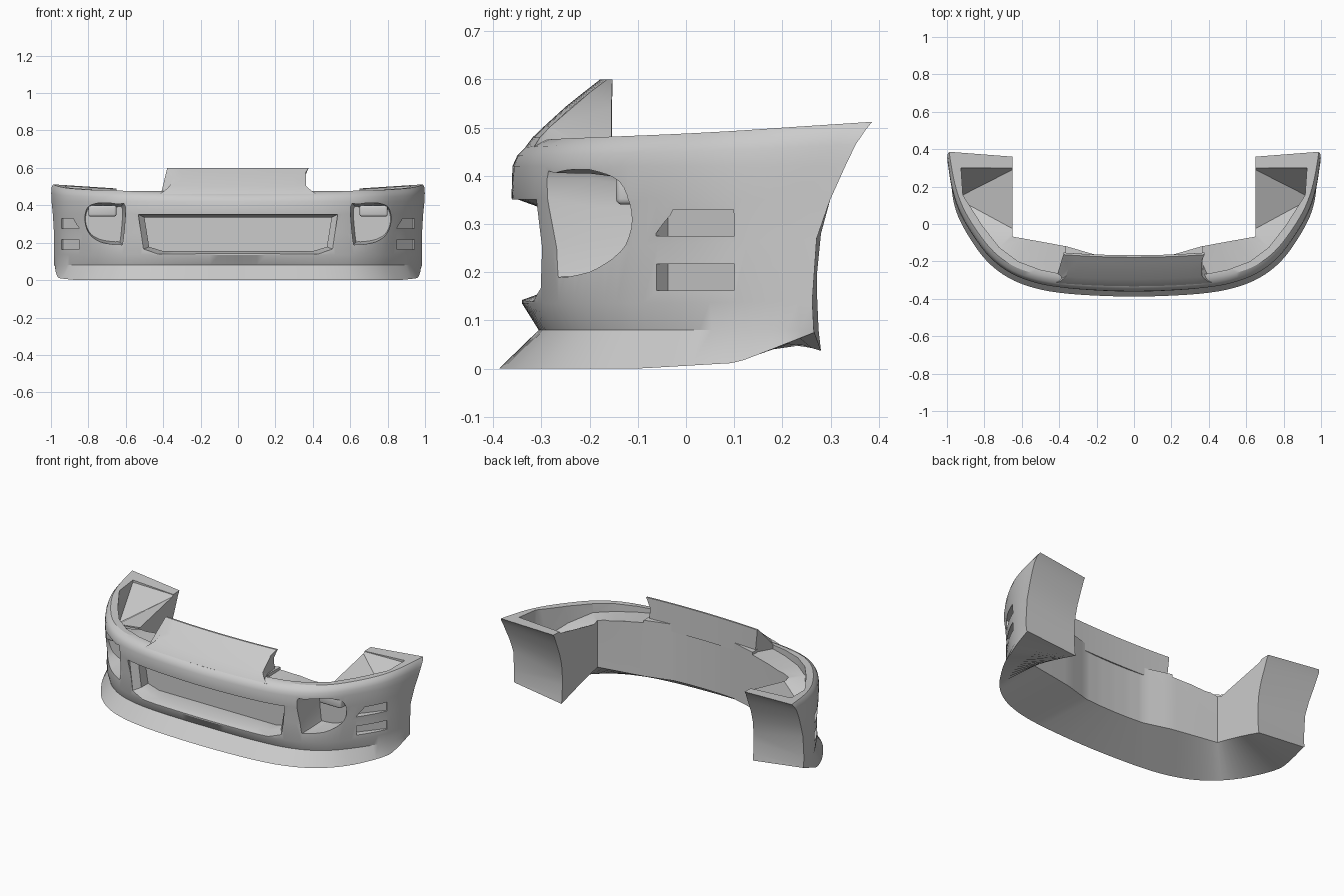
import bpy, bmesh, math
from mathutils import Vector

if "Cube" in bpy.data.objects:
    bpy.data.objects.remove(bpy.data.objects["Cube"])


def loft(name, rings, strip_caps=False):
    """Skin a list of closed rings and cap both ends."""
    bm = bmesh.new()
    vs = [[bm.verts.new(p) for p in r] for r in rings]
    n = len(rings[0])
    for a, b in zip(vs, vs[1:]):
        for i in range(n):
            j = (i + 1) % n
            bm.faces.new((a[i], a[j], b[j], b[i]))
    for r in (vs[0], vs[-1]):
        if strip_caps:
            for i in range(n // 2 - 1):
                bm.faces.new((r[i], r[i + 1], r[n - 2 - i], r[n - 1 - i]))
        else:
            bmesh.ops.triangulate(bm, faces=[bm.faces.new(r)])
    bmesh.ops.recalc_face_normals(bm, faces=bm.faces[:])
    me = bpy.data.meshes.new(name)
    bm.to_mesh(me)
    bm.free()
    ob = bpy.data.objects.new(name, me)
    bpy.context.collection.objects.link(ob)
    return ob


def box(name, loc, size, rot=0):
    bpy.ops.mesh.primitive_cube_add(size=1, location=loc, rotation=(0, 0, rot))
    ob = bpy.context.object
    ob.name = name
    ob.scale = size
    bpy.ops.object.transform_apply(location=False, rotation=False, scale=True)
    return ob


def modify(ob, mod):
    bpy.context.view_layer.objects.active = ob
    bpy.ops.object.modifier_apply(modifier=mod.name)


def cut(ob, cutter):
    m = ob.modifiers.new("cut", 'BOOLEAN')
    m.operation, m.solver, m.object = 'DIFFERENCE', 'EXACT', cutter
    modify(ob, m)
    bpy.data.objects.remove(cutter)


def smooth(ob, angle=30):
    bpy.ops.object.select_all(action='DESELECT')
    ob.select_set(True)
    bpy.context.view_layer.objects.active = ob
    bpy.ops.object.shade_smooth_by_angle(angle=math.radians(angle))


def spline(pts, f):
    """Catmull-Rom position at control index f."""
    i = min(int(f), len(pts) - 2)
    t = f - i
    b, c = Vector(pts[i]), Vector(pts[i + 1])
    a = Vector(pts[i - 1]) if i else Vector((-c.x, c.y))
    d = Vector(pts[i + 2]) if i + 2 < len(pts) else 2 * c - b
    return 0.5 * (2 * b + (c - a) * t + (2 * a - 5 * b + 4 * c - d) * t * t
                  + (3 * b - a - 3 * c + d) * t ** 3)


def lerp(a, b, t):
    return a + (b - a) * t


# plan curves of the outer skin and the back wall, centre to right end
outer = [(0, -.34), (.2, -.335), (.38, -.322), (.52, -.298), (.65, -.25),
         (.76, -.17), (.85, -.06), (.92, .05), (.96, .15), (.985, .265)]
inner = [(0, -.175), (.1, -.173), (.2, -.166), (.36, -.12), (.5, -.095),
         (.65, -.07), (.65, .03), (.65, .12), (.65, .2), (.65, .275)]
# skin rows: height centre/end, outward offset centre/end, rearward stretch at the end
rows = [(.08, .08, -.035, 0, 0), (.135, .14, 0, 0, -.003), (.25, .27, 0, 0, .006),
        (.355, .35, .022, .005, .035), (.42, .42, .02, .012, .068),
        (.442, .465, .01, .014, .09), (.46, .495, -.008, .012, .11),
        (.475, .512, -.045, .004, .122)]
# back wall rows, top to bottom: height centre/end, stretch
back = [(.475, .49, .085), (.455, .47, .073), (.42, .42, .053), (.355, .35, .024),
        (.28, .28, .005), (.2, .2, -.003), (.17, .15, -.003), (.15, .08, 0),
        (.13, .037, .005)]


def column(f):
    t = f / 9
    p = spline(outer, f)
    tan = spline(outer, min(f + .05, 9)) - spline(outer, max(f - .05, 0))
    nrm = Vector((tan.y, -tan.x)).normalized() if f else Vector((0, -1))
    k = t ** 5
    lip = p + nrm * lerp(.048, -.006, t ** 3)
    lip_z = max(0, .012 * (p.y + .08) / .19, .012 + .063 * (p.y - .11) / .155)
    ring = [(lip.x, lip.y, lip_z)]
    for z0, z1, o0, o1, ext in rows:
        q = p + nrm * lerp(o0, o1, t)
        ring.append((q.x, q.y + ext * k, lerp(z0, z1, t ** 3)))
    i = min(int(f), 8)
    b = Vector(inner[i]).lerp(Vector(inner[i + 1]), f - i)
    s = max(0, (f - 5) / 4)
    for z0, z1, ext in back:
        ring.append((b.x, b.y + ext * k, lerp(z0, z1, s)))
    return ring


# bumper body
half = [column(i / 4) for i in range(37)]
left = [[(-x, y, z) for x, y, z in r] for r in half[:0:-1]]
body = loft("bumper_body", left + half, True)

# headlight bays cut into the top: outer x, y, floor / inner x, y, floor
bay = [(.37, -.27, .455, .37, -.09, .46), (.5, -.245, .44, .45, -.07, .45),
       (.62, -.2, .43, .55, -.05, .43), (.72, -.125, .425, .64, -.045, .41),
       (.81, -.01, .38, .64, -.04, .41), (.88, .1, .32, .64, -.03, .412),
       (.915, .155, .30, .64, .295, .483), (.925, .3, .49, .64, .3, .485)]
# fog lamp openings as a front outline
fog = [(.60, .395), (.64, .408), (.70, .416), (.77, .414), (.815, .398), (.834, .35),
       (.83, .29), (.80, .235), (.745, .203), (.68, .19), (.63, .188), (.613, .205)]
loop = fog[-1:] + fog + fog[:2]
fog = [spline(loop, 1 + i / 3) for i in range(36)]
for s in (-1, 1):
    cut(body, loft("bay_cutter", [[(s * a, b, c), (s * a, b, .8), (s * d, e, .8), (s * d, e, g)]
                                  for a, b, c, d, e, g in bay]))
    rings = []
    for y, k in ((-.5, 1), (-.2, .97), (-.09, .84)):
        rings.append([(s * (.71 + (x - .71) * k), y, .3 + (z - .3) * k) for x, z in fog])
    cut(body, loft("fog_cutter", rings))
    # side slits, deeper towards the rear
    for z in (.3025, .19):
        cut(body, box("slit_cutter", (s * .893, .022, z), (.184, .04, .055),
                      s * math.radians(51)))


# central grille opening with a chamfered frame
def grille_ring(y, grow, bend):
    pts = [(x / 8 * .5, .335) for x in range(-8, 9)] + [(.475, .178)]
    pts += [(-x / 6 * .4, .155) for x in range(-6, 7)] + [(-.475, .178)]
    out = []
    for x, z in pts:
        x *= 1 + grow * 1.3
        z = .245 + (z - .245) * (1 + grow * 3.6)
        out.append((x, y + bend * x * x, z))
    return out


cut(body, loft("grille_cutter", [grille_ring(-.5, .05, 0), grille_ring(-.35, .05, .2),
                                 grille_ring(-.305, 0, .2), grille_ring(-.195, 0, 0)]))
smooth(body)

# raised hood tab: y, z, half width
prof = [(-.32, .43, .42), (-.333, .46, .42), (-.318, .48, .39), (-.295, .502, .365),
        (-.25, .543, .35), (-.21, .575, .362), (-.178, .6, .378), (-.167, .6, .378),
        (-.167, .54, .352), (-.167, .43, .36)]
tab = loft("hood_tab", [[(i / 6 * w, y + .1 * (i / 6 * w) ** 2, z) for y, z, w in prof]
                        for i in range(-6, 7)])
smooth(tab)

# fog lamp housings
for s in (-1, 1):
    lamp = box("fog_lamp_housing", (s * .725, -.11, .37), (.15, .07, .06))
    m = lamp.modifiers.new("bevel", 'BEVEL')
    m.width, m.segments = .012, 3
    modify(lamp, m)
    smooth(lamp, 40)
